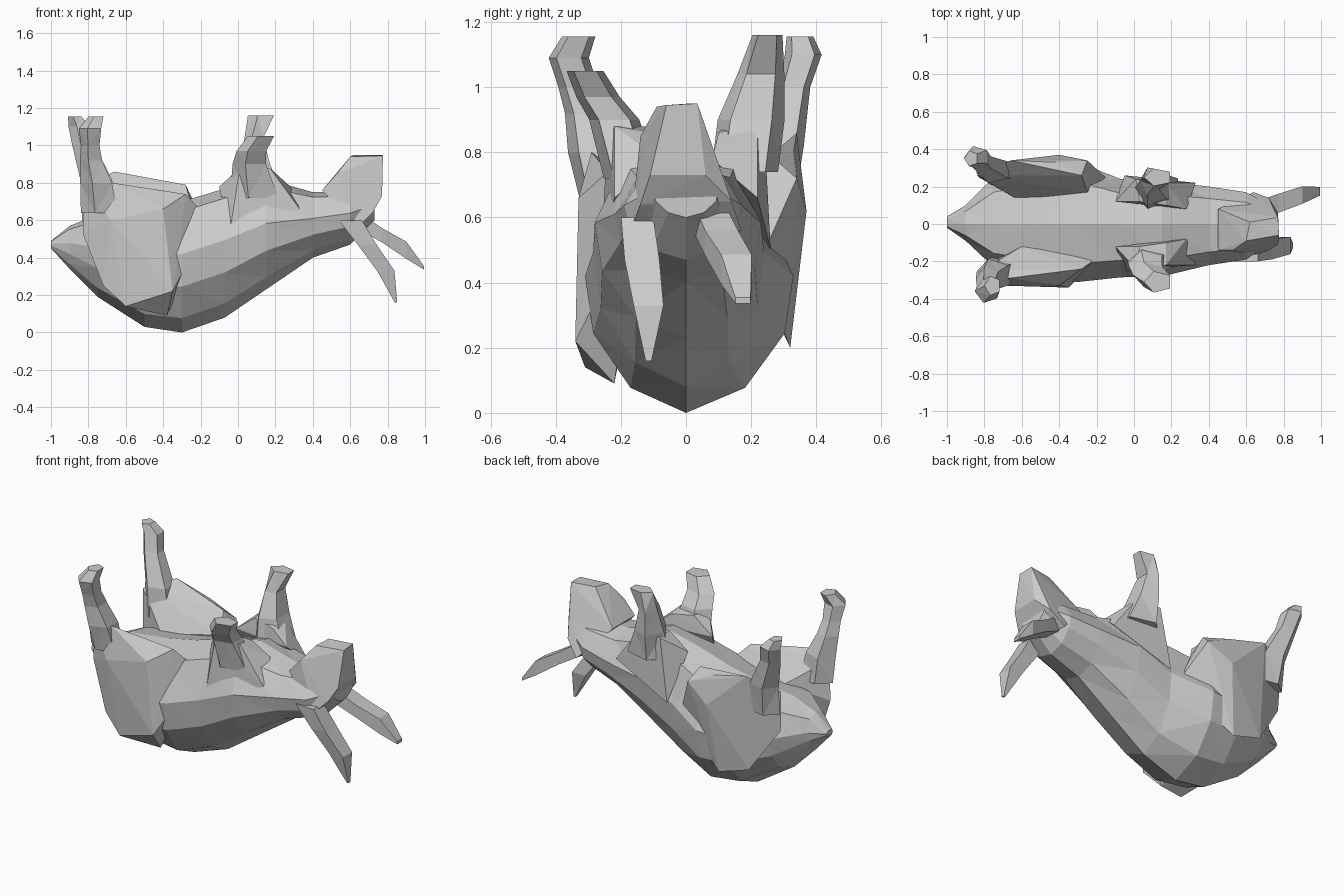
import bpy, bmesh, math

if "Cube" in bpy.data.objects:
    bpy.data.objects.remove(bpy.data.objects["Cube"])


def finish(name, bm):
    """Turn a bmesh into a flat-shaded, triangulated object."""
    bmesh.ops.recalc_face_normals(bm, faces=bm.faces)
    bmesh.ops.triangulate(bm, faces=bm.faces)
    mesh = bpy.data.meshes.new(name)
    bm.to_mesh(mesh)
    bm.free()
    ob = bpy.data.objects.new(name, mesh)
    bpy.context.collection.objects.link(ob)
    return ob


def skin(name, rings):
    """Closed skin over a list of equal-sized point rings."""
    bm = bmesh.new()
    loops = [[bm.verts.new(p) for p in r] for r in rings]
    n = len(loops[0])
    for a, b in zip(loops, loops[1:]):
        for i in range(n):
            j = (i + 1) % n
            bm.faces.new((a[i], a[j], b[j], b[i]))
    bm.faces.new(loops[0])
    bm.faces.new(loops[-1])
    return finish(name, bm)


def limb(name, sections, axis='z', sides=5):
    """Faceted limb: sections are centre x, y, z and two radii."""
    rings = []
    for x, y, z, r, s in sections:
        ring = []
        for i in range(sides):
            t = 2 * math.pi * (i + 0.5) / sides
            c, d = r * 1.1 * math.cos(t), s * 1.08 * math.sin(t)
            ring.append((x + c, y + d, z) if axis == 'z' else (x, y + c, z + d))
        rings.append(ring)
    return skin(name, rings)


def hull(name, points):
    bm = bmesh.new()
    for p in points:
        bm.verts.new(p)
    res = bmesh.ops.convex_hull(bm, input=bm.verts)
    junk = {g for g in res['geom_interior'] + res['geom_unused']
            if isinstance(g, bmesh.types.BMVert)}
    bmesh.ops.delete(bm, geom=list(junk), context='VERTS')
    return finish(name, bm)


# Torso: one angular section swept from tail tip to head
section = [(0, -1), (.55, -.78), (.92, -.3), (1, .2), (.68, .85),
           (0, 1), (-.68, .85), (-1, .2), (-.92, -.3), (-.55, -.78)]
stations = [  # x, bottom, top, -y width, +y width
    (-1.0, .45, .49, .02, .04), (-.9, .34, .57, .09, .10),
    (-.75, .19, .63, .23, .25), (-.5, .03, .66, .29, .32),
    (-.3, 0, .70, .31, .33), (-.07, .08, .77, .285, .24),
    (.15, .23, .82, .28, .23), (.4, .40, .75, .22, .20),
    (.6, .47, .75, .19, .17), (.73, .60, .74, .10, .10)]
torso = skin("rabbit", [
    [(x, p * (wp if p > 0 else wn), (b + t) / 2 + q * (t - b) / 2)
     for p, q in section] for x, b, t, wn, wp in stations])

parts = []

# Muzzle pointing upward
parts.append(hull("muzzle", [
    (.60, -.09, .94), (.62, .01, .95), (.775, -.06, .945), (.77, .035, .95),
    (.45, -.14, .76), (.45, .08, .76), (.53, -.14, .85), (.77, -.11, .73),
    (.77, .06, .73), (.72, -.14, .64), (.72, .14, .65),
    (.64, -.17, .56), (.64, .17, .56)]))

# Thighs
parts.append(hull("thigh_front", [
    (-.83, -.24, .53), (-.72, -.28, .25), (-.60, -.31, .14), (-.38, -.22, .09),
    (-.35, -.34, .22), (-.40, -.33, .66), (-.68, -.33, .60), (-.82, -.25, .78),
    (-.67, -.29, .80), (-.28, -.24, .74), (-.60, -.12, .62), (-.15, -.15, .60)]))
parts.append(hull("thigh_back", [
    (-.83, .25, .53), (-.65, .31, .26), (-.45, .32, .20), (-.40, .37, .62),
    (-.25, .34, .72), (-.66, .34, .86), (-.42, .33, .80), (-.28, .26, .79),
    (-.84, .26, .78), (-.62, .13, .60), (-.25, .17, .68), (-.12, .22, .45)]))

# Shoulders flaring from the chest into the forelegs
for name, s in (("shoulder_front", -1), ("shoulder_back", 1)):
    parts.append(hull(name, [
        (x, y * s, z) for x, y, z in (
            (-.05, .26, .50), (-.10, .12, .78), (.33, .22, .66), (.28, .08, .78),
            (.01, .24, .88), (.03, .12, .88), (.17, .22, .88), (.17, .10, .86))]))

# Hind legs and feet
parts.append(limb("hind_leg_front", [
    (-.73, -.25, .64, .10, .07), (-.75, -.275, .80, .085, .085),
    (-.78, -.30, .92, .06, .07), (-.785, -.33, 1.0, .05, .06),
    (-.785, -.36, 1.09, .06, .06), (-.755, -.33, 1.155, .04, .05)]))
parts.append(limb("hind_leg_back", [
    (-.73, .27, .64, .10, .06), (-.75, .29, .82, .085, .07),
    (-.82, .33, 1.0, .06, .05), (-.84, .36, 1.1, .06, .055),
    (-.87, .35, 1.155, .035, .04)]))

# Forelegs and paws
parts.append(limb("foreleg_front", [
    (.10, -.17, .72, .13, .08), (.07, -.22, .90, .09, .075),
    (.08, -.27, .97, .08, .065), (.13, -.31, 1.05, .07, .055)]))
parts.append(limb("foreleg_back", [
    (.12, .18, .74, .13, .10), (.10, .20, .90, .08, .10),
    (.09, .23, 1.04, .05, .07), (.13, .25, 1.16, .07, .045)]))

# Drooping ears
parts.append(limb("ear_front", [
    (.60, -.15, .60, .08, .065), (.69, -.135, .47, .065, .07),
    (.79, -.115, .33, .06, .06), (.845, -.115, .16, .008, .012)], sides=4))
parts.append(limb("ear_back", [
    (.64, .07, .60, .06, .06), (.77, .11, .52, .065, .05),
    (.90, .155, .44, .06, .06), (.995, .175, .345, .03, .012)], 'x', 4))

# Weld everything into one continuous skin
for part in parts:
    mod = torso.modifiers.new(part.name, 'BOOLEAN')
    mod.operation = 'UNION'
    mod.solver = 'EXACT'
    mod.object = part
bpy.context.view_layer.update()
graph = bpy.context.evaluated_depsgraph_get()
torso.data = bpy.data.meshes.new_from_object(torso.evaluated_get(graph))
torso.modifiers.clear()
for part in parts:
    bpy.data.objects.remove(part)
